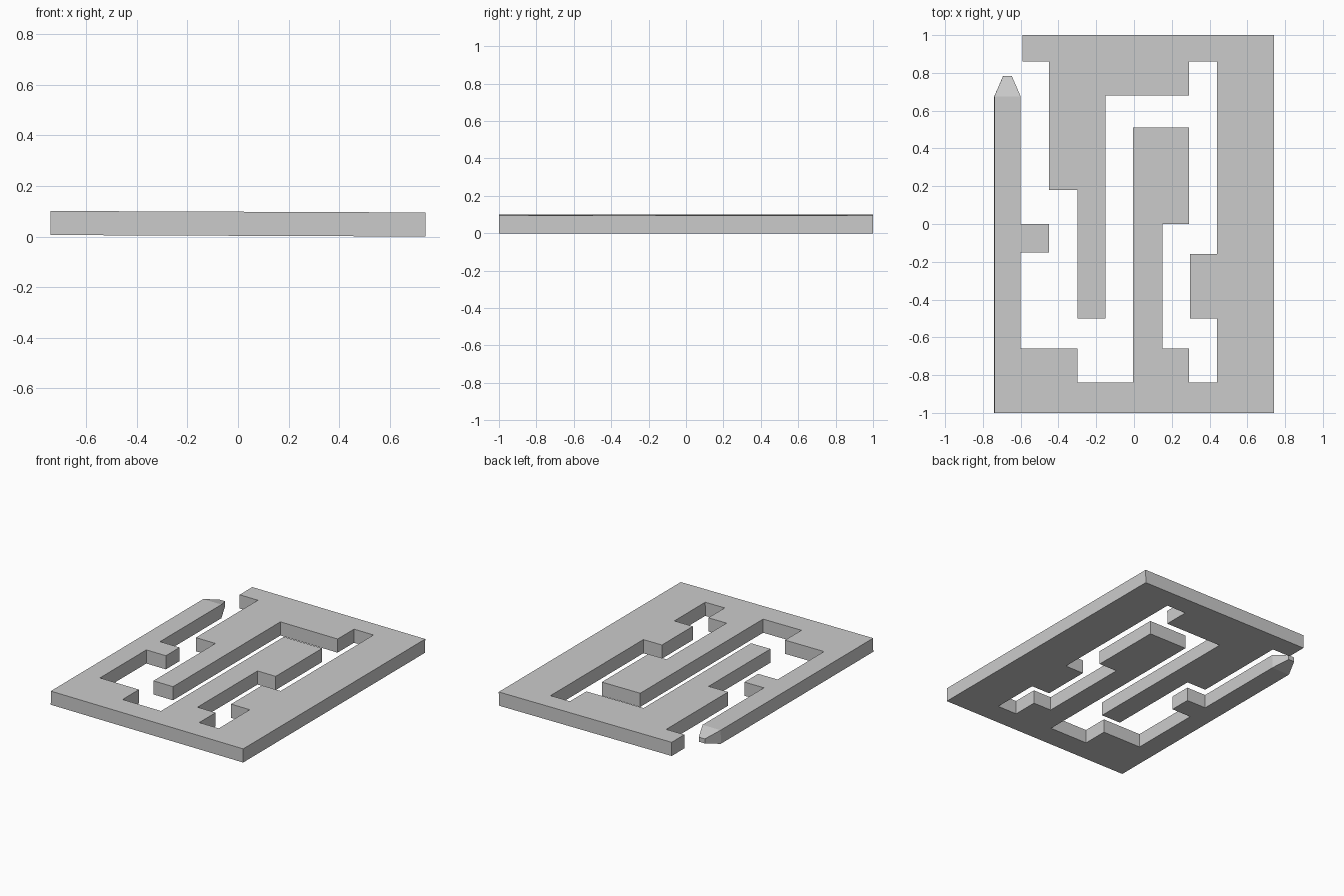
import bpy, bmesh
from mathutils import Matrix, Vector

if "Cube" in bpy.data.objects:
    bpy.data.objects.remove(bpy.data.objects["Cube"])

THICK = 0.095
TILT = 0.004

# Plate outline, walked counter-clockwise from the front left corner
outline = [
    (-0.74, -1), (0.74, -1), (0.74, 1), (-0.59, 1), (-0.59, 0.86),
    # long stepped finger hanging from the back bar
    (-0.45, 0.86), (-0.45, 0.18), (-0.30, 0.18), (-0.30, -0.50), (-0.15, -0.50),
    (-0.15, 0.68), (0.29, 0.68), (0.29, 0.86), (0.44, 0.86),
    # inner edge of the right bar with its tab
    (0.44, -0.16), (0.297, -0.16), (0.297, -0.50), (0.44, -0.50), (0.44, -0.84),
    # central flag-shaped finger
    (0.29, -0.84), (0.29, -0.66), (0.15, -0.66), (0.15, 0), (0.29, 0),
    (0.29, 0.51), (-0.005, 0.51), (-0.005, -0.84),
    # left arm with its tab
    (-0.30, -0.84), (-0.30, -0.66), (-0.60, -0.66), (-0.60, -0.15),
    (-0.45, -0.15), (-0.45, 0), (-0.60, 0), (-0.60, 0.675), (-0.74, 0.675),
]

bm = bmesh.new()
base = bm.faces.new([bm.verts.new((x, y, -THICK / 2)) for x, y in outline])
ext = bmesh.ops.extrude_face_region(bm, geom=[base], use_keep_orig=True)
top = [g for g in ext["geom"] if isinstance(g, bmesh.types.BMVert)]
bmesh.ops.translate(bm, verts=top, vec=(0, 0, THICK))
bmesh.ops.recalc_face_normals(bm, faces=bm.faces[:])

# Tapered tip on the end of the left arm
end = next(f for f in bm.faces
           if all(abs(v.co.y - 0.675) < 1e-4 and v.co.x < -0.59 for v in f.verts))
tip = bmesh.ops.extrude_discrete_faces(bm, faces=[end])["faces"][0]
centre = tip.calc_center_median()
for v in tip.verts:
    v.co = centre + (v.co - centre) / 3 + Vector((0, 0.108, 0))

# Slight lean, then rest on the ground
bmesh.ops.rotate(bm, verts=bm.verts[:], matrix=Matrix.Rotation(TILT, 3, 'Y'))
low = min(v.co.z for v in bm.verts)
bmesh.ops.translate(bm, verts=bm.verts[:], vec=(0, 0, -low))
bmesh.ops.recalc_face_normals(bm, faces=bm.faces[:])

mesh = bpy.data.meshes.new("maze_plate")
bm.to_mesh(mesh)
bm.free()
bpy.context.collection.objects.link(bpy.data.objects.new("maze_plate", mesh))
